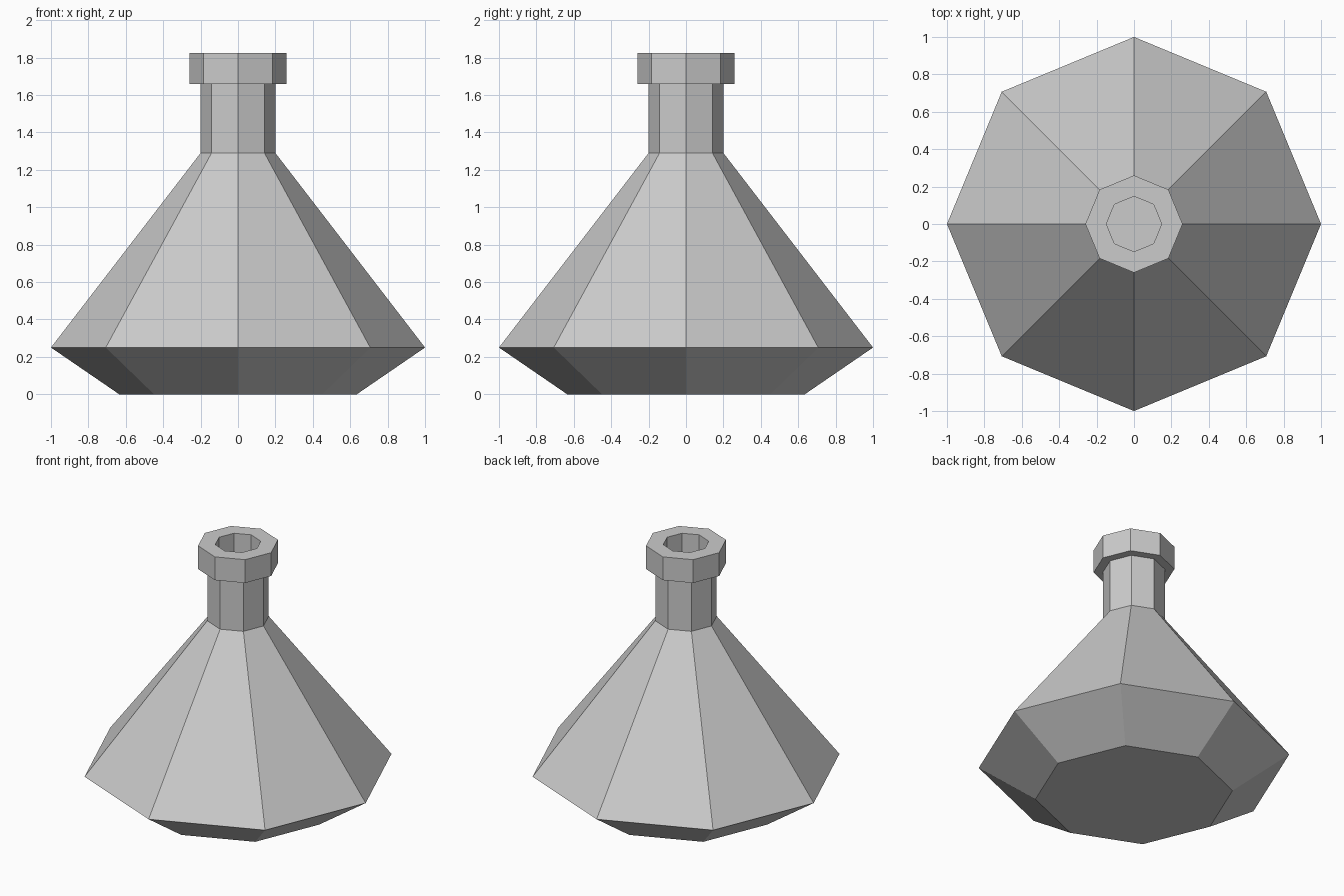
import bpy
import bmesh
from math import cos, sin, tau

if "Cube" in bpy.data.objects:
    bpy.data.objects.remove(bpy.data.objects["Cube"])

SIDES = 8


def lathe(name, profile):
    """Turn (radius, z) points into an octagonal solid, capped at both ends."""
    bm = bmesh.new()
    rings = [[bm.verts.new((r * cos(tau * i / SIDES), r * sin(tau * i / SIDES), z))
              for i in range(SIDES)] for r, z in profile]
    for low, high in zip(rings, rings[1:]):
        for i in range(SIDES):
            j = (i + 1) % SIDES
            bm.faces.new((low[i], low[j], high[j], high[i]))
    bm.faces.new(rings[0][::-1])
    bm.faces.new(rings[-1])
    bmesh.ops.recalc_face_normals(bm, faces=bm.faces)
    mesh = bpy.data.meshes.new(name)
    bm.to_mesh(mesh)
    bm.free()
    obj = bpy.data.objects.new(name, mesh)
    bpy.context.collection.objects.link(obj)
    return obj


# Outer wall from the base up to the lip
outside = [(0.635, 0), (1.0, 0.25), (0.2, 1.29), (0.2, 1.66), (0.26, 1.66), (0.26, 1.825)]
# Hollow inside from the mouth down to the inner floor
inside = [(0.148, 1.825), (0.148, 1.27), (0.92, 0.26), (0.62, 0.05)]

lathe("flask", outside + inside)
